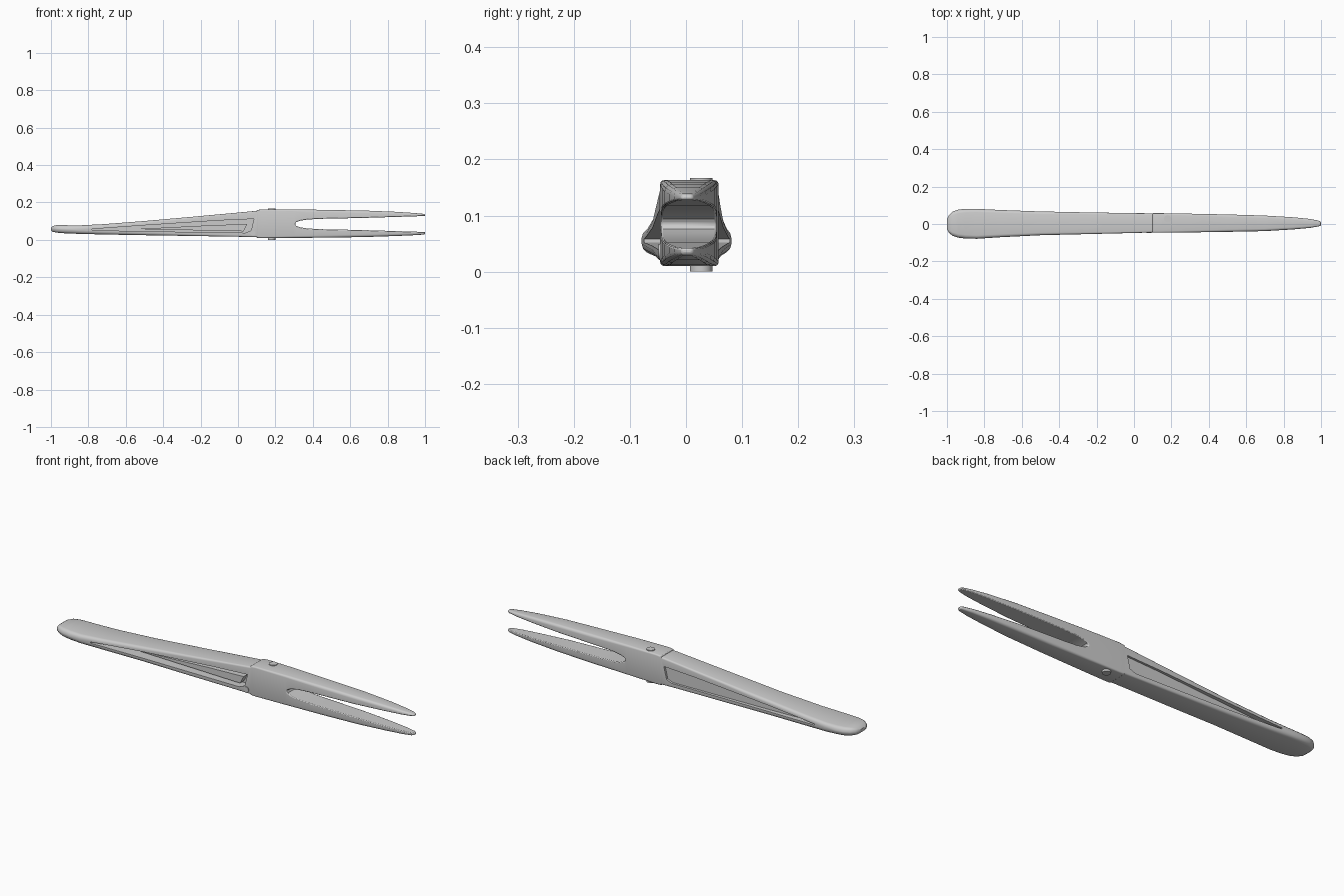
import bpy, bmesh, math

if "Cube" in bpy.data.objects:
    bpy.data.objects.remove(bpy.data.objects["Cube"])


def new_object(name, bm):
    bmesh.ops.recalc_face_normals(bm, faces=bm.faces[:])
    me = bpy.data.meshes.new(name)
    bm.to_mesh(me)
    bm.free()
    ob = bpy.data.objects.new(name, me)
    bpy.context.collection.objects.link(ob)
    return ob


def loft(name, stations, steps=3):
    """Rounded-rectangle sections: (x, y0, y1, z0, z1, corner radius)."""
    bm = bmesh.new()
    rings = []
    for x, y0, y1, z0, z1, r in stations:
        r = min(r, 0.48 * (y1 - y0), 0.48 * (z1 - z0))
        ring = []
        corners = [(y1 - r, z1 - r), (y0 + r, z1 - r), (y0 + r, z0 + r), (y1 - r, z0 + r)]
        for q, (cy, cz) in enumerate(corners):
            for k in range(steps + 1):
                a = (q + k / steps) * math.pi / 2
                ring.append(bm.verts.new((x, cy + r * math.cos(a), cz + r * math.sin(a))))
        rings.append(ring)
    n = len(rings[0])
    for a, b in zip(rings, rings[1:]):
        for i in range(n):
            bm.faces.new((a[i], a[(i + 1) % n], b[(i + 1) % n], b[i]))
    bm.faces.new(rings[0])
    bm.faces.new(rings[-1])
    return new_object(name, bm)


def prism(name, outline, y0, y1):
    """Extrude an x-z outline along y."""
    bm = bmesh.new()
    a = [bm.verts.new((x, y0, z)) for x, z in outline]
    b = [bm.verts.new((x, y1, z)) for x, z in outline]
    n = len(a)
    bm.faces.new(a)
    bm.faces.new(b)
    for i in range(n):
        bm.faces.new((a[i], a[(i + 1) % n], b[(i + 1) % n], b[i]))
    return new_object(name, bm)


def cut(ob, cutter):
    cutter.hide_render = True
    cutter.hide_viewport = False
    m = ob.modifiers.new("cut", 'BOOLEAN')
    m.operation = 'DIFFERENCE'
    m.solver = 'EXACT'
    m.object = cutter
    bpy.context.view_layer.objects.active = ob
    bpy.ops.object.modifier_apply(modifier=m.name)
    bpy.data.objects.remove(cutter)


def smooth(ob):
    bpy.ops.object.select_all(action='DESELECT')
    ob.select_set(True)
    bpy.context.view_layer.objects.active = ob
    bpy.ops.object.shade_smooth_by_angle(angle=math.radians(32))


# handle with rounded paddle end
handle = loft("handle", [
    (-1.00, -0.025, 0.025, 0.050, 0.066, 0.02),
    (-0.99, -0.047, 0.047, 0.043, 0.074, 0.02),
    (-0.97, -0.063, 0.066, 0.039, 0.079, 0.02),
    (-0.94, -0.073, 0.077, 0.036, 0.079, 0.02),
    (-0.90, -0.078, 0.081, 0.034, 0.078, 0.02),
    (-0.84, -0.079, 0.081, 0.032, 0.078, 0.018),
    (-0.72, -0.071, 0.075, 0.029, 0.084, 0.016),
    (-0.50, -0.060, 0.067, 0.025, 0.101, 0.014),
    (-0.25, -0.054, 0.062, 0.021, 0.123, 0.010),
    (0.00, -0.048, 0.058, 0.017, 0.146, 0.008),
    (0.105, -0.045, 0.057, 0.014, 0.156, 0.008)])

# long wedge slots between the two arms, deep in front and shallow behind
wedge = [(-0.78, 0.052), (-0.50, 0.046), (-0.10, 0.040), (0.04, 0.038),
         (0.07, 0.050), (0.085, 0.112), (-0.10, 0.104), (-0.50, 0.078), (-0.78, 0.058)]
cut(handle, prism("slot_cutter", wedge, -0.2, 0.005))
cut(handle, prism("back_slot_cutter", wedge, 0.047, 0.2))
smooth(handle)

# raised leaf inside the slot
leaf = prism("slot_leaf", [(-0.55, 0.058), (0.03, 0.046), (0.05, 0.085), (-0.15, 0.078)],
             -0.026, 0.01)

# collar and the two tapering prongs, split by a rounded notch
fork = loft("fork", [
    (0.10, -0.046, 0.058, 0.011, 0.160, 0.007),
    (0.13, -0.046, 0.058, 0.010, 0.163, 0.007),
    (0.30, -0.045, 0.055, 0.011, 0.163, 0.010),
    (0.50, -0.042, 0.051, 0.012, 0.160, 0.013),
    (0.70, -0.038, 0.045, 0.016, 0.156, 0.013),
    (0.85, -0.029, 0.036, 0.021, 0.150, 0.012),
    (0.94, -0.021, 0.027, 0.025, 0.144, 0.010),
    (0.985, -0.013, 0.018, 0.028, 0.140, 0.007),
    (1.00, -0.008, 0.012, 0.031, 0.137, 0.005)])
top = [(0.31, 0.094), (0.33, 0.102), (0.37, 0.109), (0.45, 0.113),
       (0.65, 0.117), (0.85, 0.123), (1.1, 0.131)]
notch = [(x, 0.170 - z) for x, z in reversed(top)] + [(0.305, 0.085)] + top
cut(fork, prism("notch_cutter", notch, -0.2, 0.2))
bev = fork.modifiers.new("soft_edges", 'BEVEL')
bev.width = 0.005
bev.segments = 2
bev.limit_method = 'ANGLE'
bev.angle_limit = math.radians(45)
smooth(fork)


# pivot pin heads on top, bottom and front
def pin(name, loc, radius, depth, rot=(0, 0, 0)):
    bpy.ops.mesh.primitive_cylinder_add(vertices=16, radius=radius, depth=depth,
                                        location=loc, rotation=rot)
    ob = bpy.context.object
    ob.name = name
    smooth(ob)


pin("top_pin", (0.18, 0.027, 0.161), 0.02, 0.012)
pin("bottom_pin", (0.18, 0.027, 0.008), 0.02, 0.016)
pin("side_pin", (0.08, -0.043, 0.036), 0.013, 0.012, (math.pi / 2, 0, 0))
